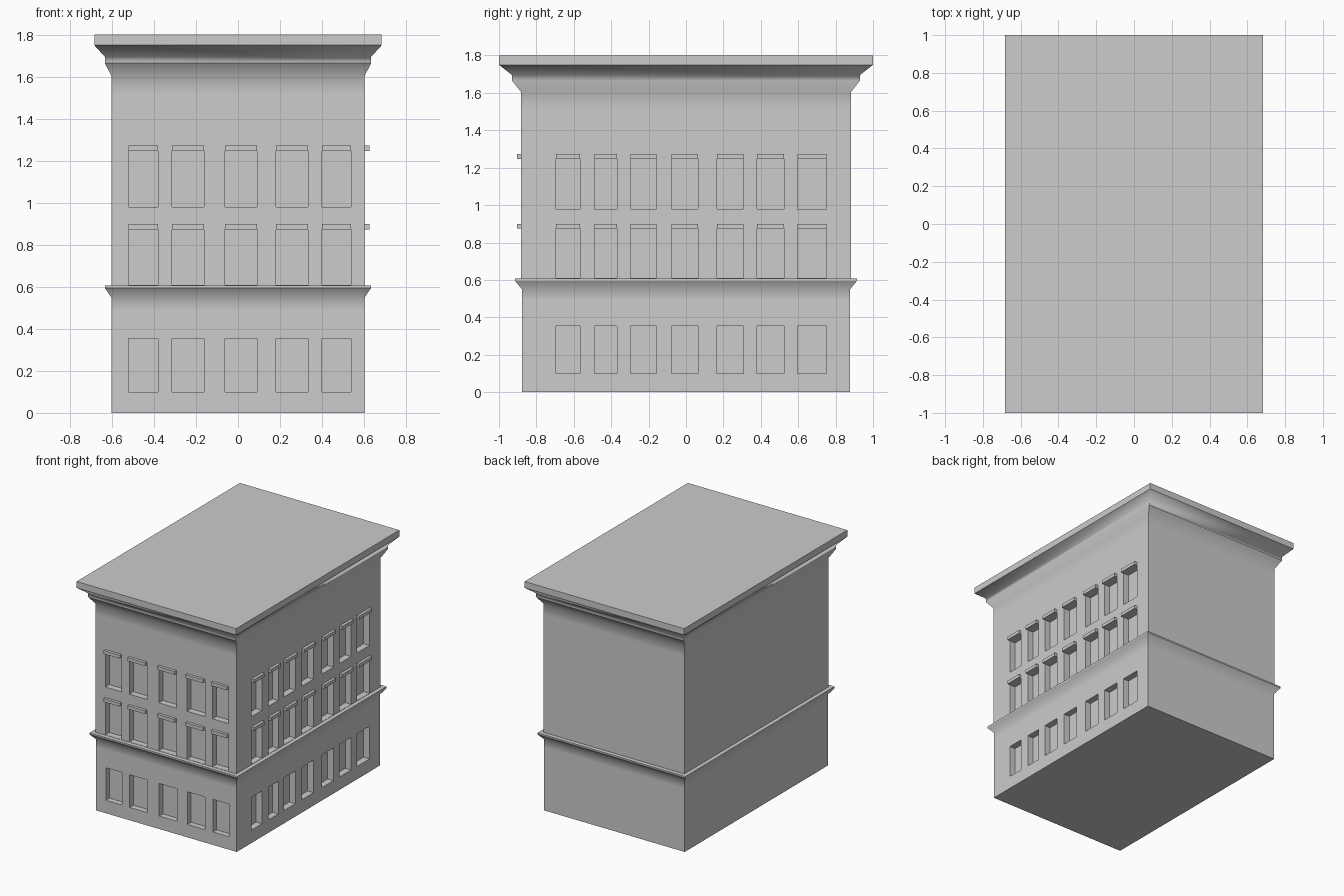
import bpy, bmesh, math

if "Cube" in bpy.data.objects:
    bpy.data.objects.remove(bpy.data.objects["Cube"])

stone = bpy.data.materials.new("light_grey_stone")
stone.diffuse_color = (0.604, 0.604, 0.604, 1)
stone.use_nodes = True
stone.node_tree.nodes["Principled BSDF"].inputs["Base Color"].default_value = stone.diffuse_color

# Half width, half depth and height of each ring, from the ground to the roof
RINGS = [(0.603, 0.877, 0), (0.603, 0.877, 0.49), (0.603, 0.877, 0.55),
         (0.634, 0.914, 0.595), (0.634, 0.914, 0.607), (0.603, 0.882, 0.607),
         (0.603, 0.882, 1.52), (0.603, 0.882, 1.605), (0.634, 0.93, 1.665),
         (0.634, 0.93, 1.695), (0.684, 1.0, 1.75), (0.684, 1.0, 1.8)]
# Window spans along the front (x) and right side (y)
FRONT = [(-0.52, -0.38), (-0.315, -0.162), (-0.062, 0.09), (0.18, 0.333), (0.40, 0.538)]
SIDE = [(-0.695, -0.567), (-0.49, -0.368), (-0.296, -0.158), (-0.077, 0.063),
        (0.166, 0.308), (0.38, 0.525), (0.597, 0.75)]
ROWS = [(0.10, 0.353), (0.609, 0.874), (0.98, 1.246)]
DEPTH = 0.05


def make_object(name, bm):
    bmesh.ops.recalc_face_normals(bm, faces=bm.faces)
    mesh = bpy.data.meshes.new(name)
    bm.to_mesh(mesh)
    bm.free()
    mesh.materials.append(stone)
    ob = bpy.data.objects.new(name, mesh)
    bpy.context.collection.objects.link(ob)
    return ob


def add_box(bm, x, y, z):
    vs = bmesh.ops.create_cube(bm, size=1)["verts"]
    for v in vs:
        for i, (a, b) in enumerate((x, y, z)):
            v.co[i] = (a + b) / 2 + v.co[i] * (b - a)


def wall_boxes(bm, z, inner, outer):
    """One box per window on the front and right walls, inner and outer from the wall face."""
    for span in FRONT:
        add_box(bm, span, (-0.882 - outer, -0.882 + inner), z)
    for span in SIDE:
        add_box(bm, (0.603 - inner, 0.603 + outer), span, z)


# Building body: stacked rings with string course and cornice
bm = bmesh.new()
loops = [[bm.verts.new((sx * w, sy * d, z)) for sx, sy in ((-1, -1), (1, -1), (1, 1), (-1, 1))]
         for w, d, z in RINGS]
for lo, hi in zip(loops, loops[1:]):
    for i in range(4):
        j = (i + 1) % 4
        bm.faces.new((lo[i], lo[j], hi[j], hi[i]))
bm.faces.new(loops[0][::-1])
bm.faces.new(loops[-1])
body = make_object("building_body", bm)

# Window recesses cut into the front and right walls
bm = bmesh.new()
for row in ROWS:
    wall_boxes(bm, row, DEPTH, 0.02)
cutter = make_object("window_cutter", bm)
cutter.hide_render = True
mod = body.modifiers.new("windows", "BOOLEAN")
mod.operation = "DIFFERENCE"
mod.solver = "EXACT"
mod.object = cutter
graph = bpy.context.evaluated_depsgraph_get()
cut_mesh = bpy.data.meshes.new_from_object(body.evaluated_get(graph))
body.modifiers.clear()
body.data = cut_mesh
bpy.data.objects.remove(cutter)

# Smooth mouldings with crisp corners and lips
bm = bmesh.new()
bm.from_mesh(body.data)
for f in bm.faces:
    f.smooth = True
for e in bm.edges:
    a, b = (v.co for v in e.verts)
    level = abs(a.z - b.z) < 1e-4
    along_x = abs(a.y - b.y) < 1e-4
    lip = level and min(abs(a.z - 1.75), abs(a.z - 0.595)) < 1e-3
    step = level and along_x and abs(a.z - 1.665) < 1e-3
    e.smooth = not (lip or step or e.calc_face_angle(math.pi) > math.radians(60))
bm.to_mesh(body.data)
bm.free()

# Lintels above the two upper rows of windows
bm = bmesh.new()
for _, top in ROWS[1:]:
    wall_boxes(bm, (top, top + 0.026), 0.01, 0.022)
make_object("window_lintels", bm)
